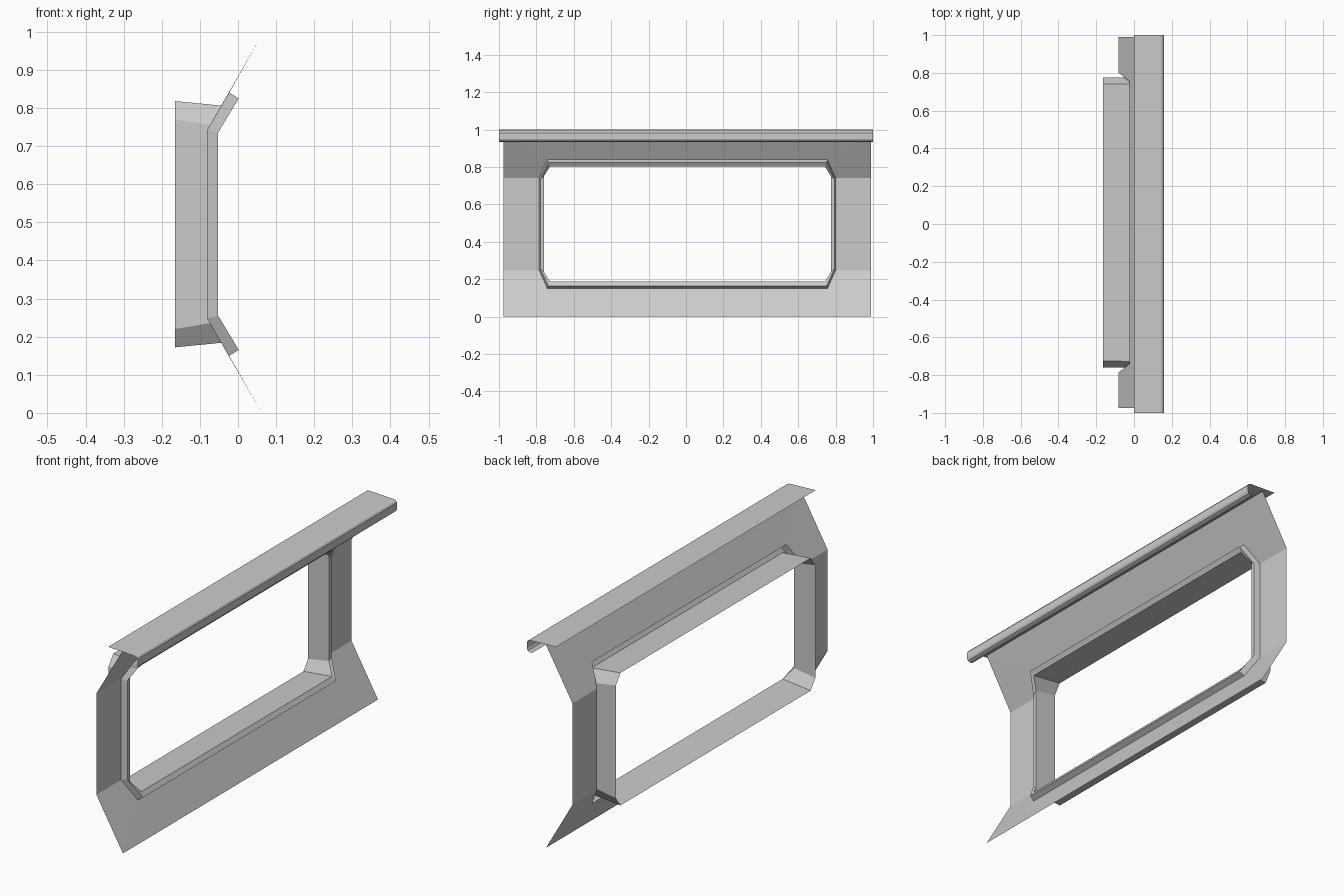
import bpy, bmesh

if "Cube" in bpy.data.objects:
    bpy.data.objects.remove(bpy.data.objects["Cube"])

Y0, Z0 = 0.0075, 0.495   # centre of the window opening


def octagon(bm, top, side):
    """Eight verts from (half y, half z, x) of the top and side ends of a chamfer."""
    pts = []
    for sy, sz in ((1, 1), (1, -1), (-1, -1), (-1, 1)):
        pair = (top, side) if sy * sz > 0 else (side, top)
        pts += [(x, Y0 + sy * y, Z0 + sz * h) for y, h, x in pair]
    return [bm.verts.new(p) for p in pts]


def finish(name, bm):
    mesh = bpy.data.meshes.new(name)
    bm.to_mesh(mesh)
    bm.free()
    obj = bpy.data.objects.new(name, mesh)
    bpy.context.collection.objects.link(obj)
    return obj


def ring_sheet(name, rings):
    """Sheet that joins a series of octagon rings, normals towards the front."""
    bm = bmesh.new()
    loops = [octagon(bm, *r) for r in rings]
    for a, b in zip(loops, loops[1:]):
        for i in range(8):
            j = (i + 1) % 8
            bm.faces.new((a[j], a[i], b[i], b[j]))
    bm.normal_update()
    if sum(f.normal.x * f.calc_area() for f in bm.faces) < 0:
        bmesh.ops.reverse_faces(bm, faces=bm.faces[:])
    return finish(name, bm)


def extruded_sheet(name, profile, half):
    """Open x/z profile swept along y."""
    bm = bmesh.new()
    a = [bm.verts.new((x, -half, z)) for x, z in profile]
    b = [bm.verts.new((x, half, z)) for x, z in profile]
    for i in range(len(profile) - 1):
        bm.faces.new((a[i], a[i + 1], b[i + 1], b[i]))
    return finish(name, bm)


# Each ring: (top end of chamfer, side end of chamfer)
panel_edge = ((0.9825, 0.495, 0.062), (0.9825, 0.247, -0.081))
frame_back = ((0.749, 0.345, -0.023), (0.7925, 0.247, -0.081))
frame_front = ((0.744, 0.330, 0.002), (0.786, 0.240, -0.052))
frame_inner = ((0.735, 0.308, -0.012), (0.767, 0.256, -0.052))
sleeve_back = ((0.7325, 0.323, -0.165), (0.7675, 0.275, -0.165))

# Folded wall panel with the opening
ring_sheet("wall_panel", [panel_edge, frame_back])
# Raised trim around the opening
ring_sheet("window_trim", [frame_back, frame_front, frame_inner])
# Deep reveal behind the trim
ring_sheet("window_sleeve", [frame_inner, sleeve_back])

# Top ledge with a rolled front lip
extruded_sheet("top_ledge", [
    (0.0, 1.0), (0.14, 0.994), (0.152, 0.99), (0.158, 0.982),
    (0.158, 0.95), (0.153, 0.94), (0.143, 0.935), (0.128, 0.937)], 1.0)
